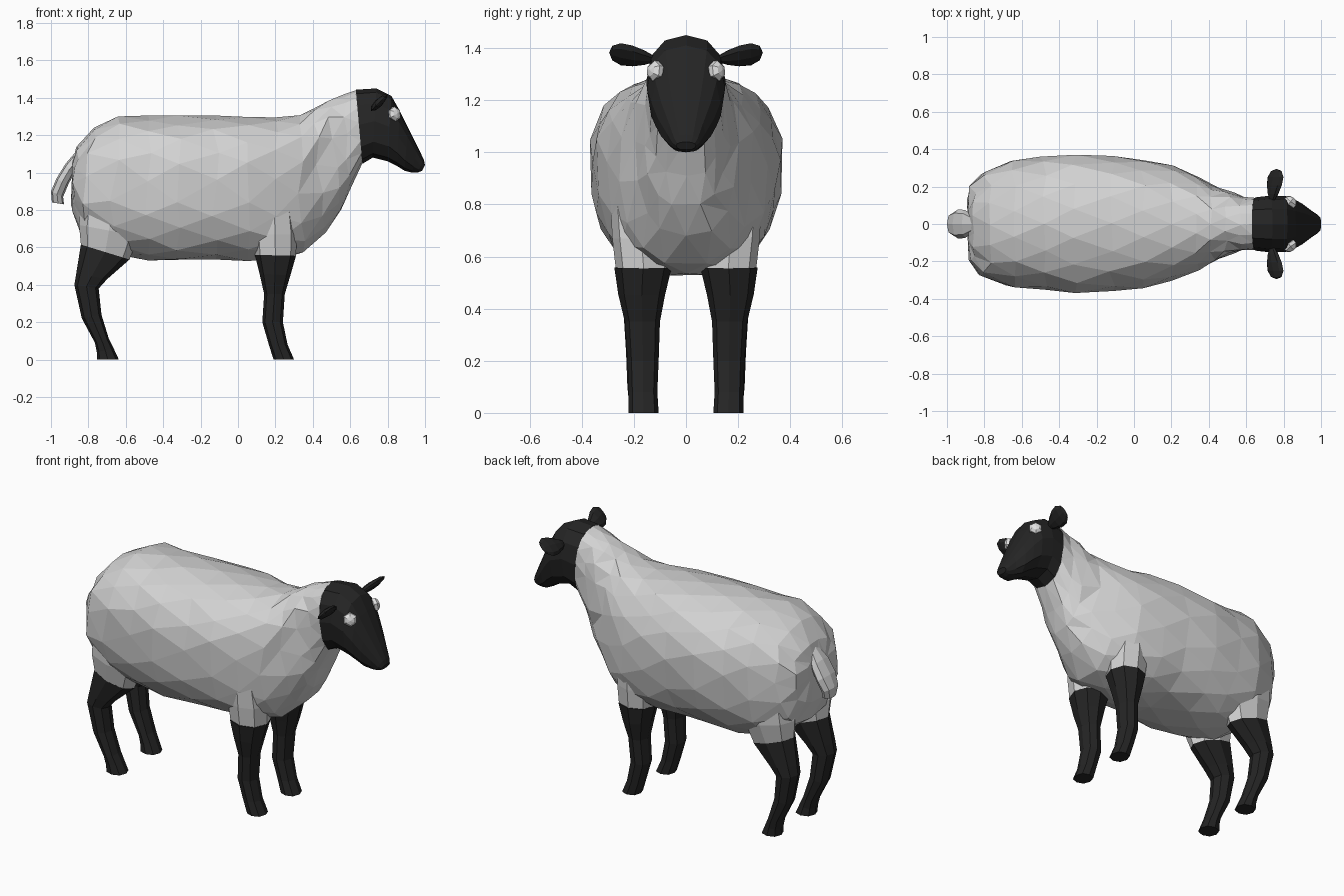
import bpy, bmesh, math, random
from mathutils import Matrix, Vector

random.seed(4)


def material(name, r, g, b):
    m = bpy.data.materials.new(name)
    m.diffuse_color = (r, g, b, 1)
    return m


WOOL = material("light grey wool", 0.65, 0.65, 0.65)
BLACK = material("black hide", 0.018, 0.018, 0.018)
EYE = material("pale eye", 0.75, 0.75, 0.75)


def finish(bm, name, mat, mirror=False):
    bmesh.ops.recalc_face_normals(bm, faces=bm.faces)
    me = bpy.data.meshes.new(name)
    bm.to_mesh(me)
    bm.free()
    me.materials.append(mat)
    ob = bpy.data.objects.new(name, me)
    bpy.context.collection.objects.link(ob)
    if mirror:
        mod = ob.modifiers.new("mirror", 'MIRROR')
        mod.use_axis = (False, True, False)
        mod.use_mirror_merge = False
    return ob


def spow(v, e):
    return math.copysign(abs(v) ** e, v)


def loft(name, mat, rings, sides, power=2.0, low_power=None, bias=0.0, jitter=0.0, mirror=False):
    """Skin superellipse rings; each ring is (xa, za, xb, zb, y min, y max),
    spanning the side-view points a and b."""
    bm = bmesh.new()
    loops = []
    for k, (xa, za, xb, zb, y0, y1) in enumerate(rings):
        loop = []
        amount = jitter if 0 < k < len(rings) - 1 else 0
        # stagger every second ring of an irregular skin
        shift, grow = (0.5, 1.012) if amount and k % 2 else (0, 1)
        for i in range(sides):
            t = 2 * math.pi * (i + shift) / sides
            p = low_power if low_power and math.cos(t) < 0 else power
            s = spow(math.cos(t), 2 / p) * grow
            w = spow(math.sin(t), 2 / p) * grow
            s += bias * (1 - s * s)
            co = Vector(((xa + xb) / 2 + (xa - xb) / 2 * s,
                         (y0 + y1) / 2 + (y1 - y0) / 2 * w,
                         (za + zb) / 2 + (za - zb) / 2 * s))
            # slide mostly along the surface for an irregular facet pattern
            co.x += random.uniform(-2, 2) * amount * abs(math.sin(t))
            co.y += random.uniform(-0.7, 0.7) * amount
            co.z += random.uniform(-1.5, 1.5) * amount * abs(math.sin(t))
            loop.append(bm.verts.new(co))
        loops.append(loop)
    for a, b in zip(loops, loops[1:]):
        for i in range(sides):
            j = (i + 1) % sides
            bm.faces.new((a[i], a[j], b[j], b[i]))
    bm.faces.new(loops[0])
    bm.faces.new(loops[-1])
    if jitter:
        bmesh.ops.triangulate(bm, faces=[f for f in bm.faces if len(f.verts) == 4])
    return finish(bm, name, mat, mirror)


def symmetric(rows):
    return [(a, b, c, d, -w, w) for a, b, c, d, w in rows]


# Woolly body and neck, rump to collar
loft("body", WOOL, symmetric([
    (-0.885, 1.06, -0.89, 0.92, 0.10),
    (-0.86, 1.14, -0.885, 0.80, 0.20),
    (-0.77, 1.24, -0.84, 0.67, 0.285),
    (-0.64, 1.30, -0.68, 0.57, 0.335),
    (-0.48, 1.305, -0.48, 0.53, 0.355),
    (-0.32, 1.305, -0.32, 0.535, 0.365),
    (-0.12, 1.305, -0.12, 0.535, 0.36),
    (0.05, 1.30, 0.05, 0.525, 0.34),
    (0.20, 1.295, 0.22, 0.535, 0.31),
    (0.33, 1.31, 0.35, 0.575, 0.255),
    (0.41, 1.345, 0.47, 0.68, 0.20),
    (0.49, 1.385, 0.55, 0.80, 0.165),
    (0.57, 1.42, 0.60, 0.91, 0.145),
    (0.63, 1.44, 0.665, 1.05, 0.14),
]), 16, power=2.15, low_power=2.7, bias=0.12, jitter=0.011)

# Tail
loft("tail", WOOL, symmetric([
    (-0.86, 1.12, -0.86, 1.02, 0.04),
    (-0.92, 1.05, -0.885, 0.98, 0.075),
    (-0.97, 0.97, -0.91, 0.93, 0.078),
    (-1.0, 0.90, -0.935, 0.87, 0.06),
    (-0.995, 0.84, -0.93, 0.83, 0.04),
]), 8, power=2.4)

# Head, collar to muzzle
loft("head", BLACK, symmetric([
    (0.63, 1.443, 0.665, 1.047, 0.142),
    (0.74, 1.45, 0.72, 1.08, 0.152),
    (0.82, 1.41, 0.80, 1.06, 0.15),
    (0.865, 1.33, 0.85, 1.035, 0.132),
    (0.91, 1.24, 0.89, 1.01, 0.108),
    (0.96, 1.14, 0.93, 1.00, 0.074),
    (0.993, 1.07, 0.96, 1.00, 0.052),
    (1.0, 1.04, 0.985, 1.01, 0.038),
]), 12, power=2.2, low_power=2.5, bias=0.05)

# Wool at the top of the legs, blending into the body
loft("shoulder", WOOL, [
    (0.13, 0.98, 0.25, 0.98, 0.12, 0.27),
    (0.09, 0.80, 0.30, 0.80, 0.08, 0.29),
    (0.08, 0.67, 0.315, 0.67, 0.06, 0.283),
    (0.09, 0.56, 0.31, 0.555, 0.055, 0.27),
], 8, power=2.3, mirror=True)
loft("thigh", WOOL, [
    (-0.78, 1.05, -0.54, 1.0, 0.10, 0.27),
    (-0.84, 0.85, -0.50, 0.80, 0.08, 0.285),
    (-0.85, 0.72, -0.53, 0.66, 0.06, 0.28),
    (-0.84, 0.615, -0.58, 0.535, 0.08, 0.25),
], 8, power=2.2, mirror=True)

# Bare legs
loft("front_leg", BLACK, [
    (0.09, 0.56, 0.31, 0.555, 0.055, 0.275),
    (0.115, 0.46, 0.28, 0.45, 0.08, 0.26),
    (0.14, 0.35, 0.25, 0.35, 0.10, 0.235),
    (0.13, 0.20, 0.24, 0.20, 0.105, 0.225),
    (0.165, 0.08, 0.265, 0.08, 0.11, 0.22),
    (0.19, 0.0, 0.30, 0.0, 0.105, 0.22),
], 8, power=2.3, mirror=True)
loft("hind_leg", BLACK, [
    (-0.84, 0.615, -0.58, 0.535, 0.08, 0.25),
    (-0.865, 0.46, -0.70, 0.43, 0.10, 0.245),
    (-0.875, 0.40, -0.745, 0.38, 0.11, 0.24),
    (-0.835, 0.22, -0.73, 0.24, 0.11, 0.23),
    (-0.765, 0.09, -0.69, 0.11, 0.11, 0.225),
    (-0.755, 0.04, -0.665, 0.06, 0.11, 0.22),
    (-0.755, 0.0, -0.637, 0.0, 0.105, 0.22),
], 8, power=2.3, mirror=True)

# Leaf-shaped ears, narrow at the root and swept slightly forward
bm = bmesh.new()
bmesh.ops.create_uvsphere(bm, u_segments=8, v_segments=6, radius=1)
for v in bm.verts:
    v.co = Vector((v.co.x * 0.066 * (0.85 + 0.4 * v.co.z) + 0.018 * v.co.z,
                   v.co.z * 0.09, v.co.y * 0.022))
bm.transform(Matrix.Translation((0.75, 0.205, 1.37)) @ Matrix.Rotation(math.radians(-45), 4, 'Y'))
finish(bm, "ear", BLACK, mirror=True)

# Faceted domed eyes, facing forward and out
bm = bmesh.new()
bmesh.ops.create_uvsphere(bm, u_segments=6, v_segments=5, radius=1)
facing = Vector((0.6, 0.78, 0.15)).to_track_quat('Z', 'Y').to_matrix().to_4x4()
bm.transform(Matrix.Translation((0.835, 0.117, 1.312)) @ facing
             @ Matrix.Diagonal((0.042, 0.042, 0.03, 1)))
finish(bm, "eye", EYE, mirror=True)
